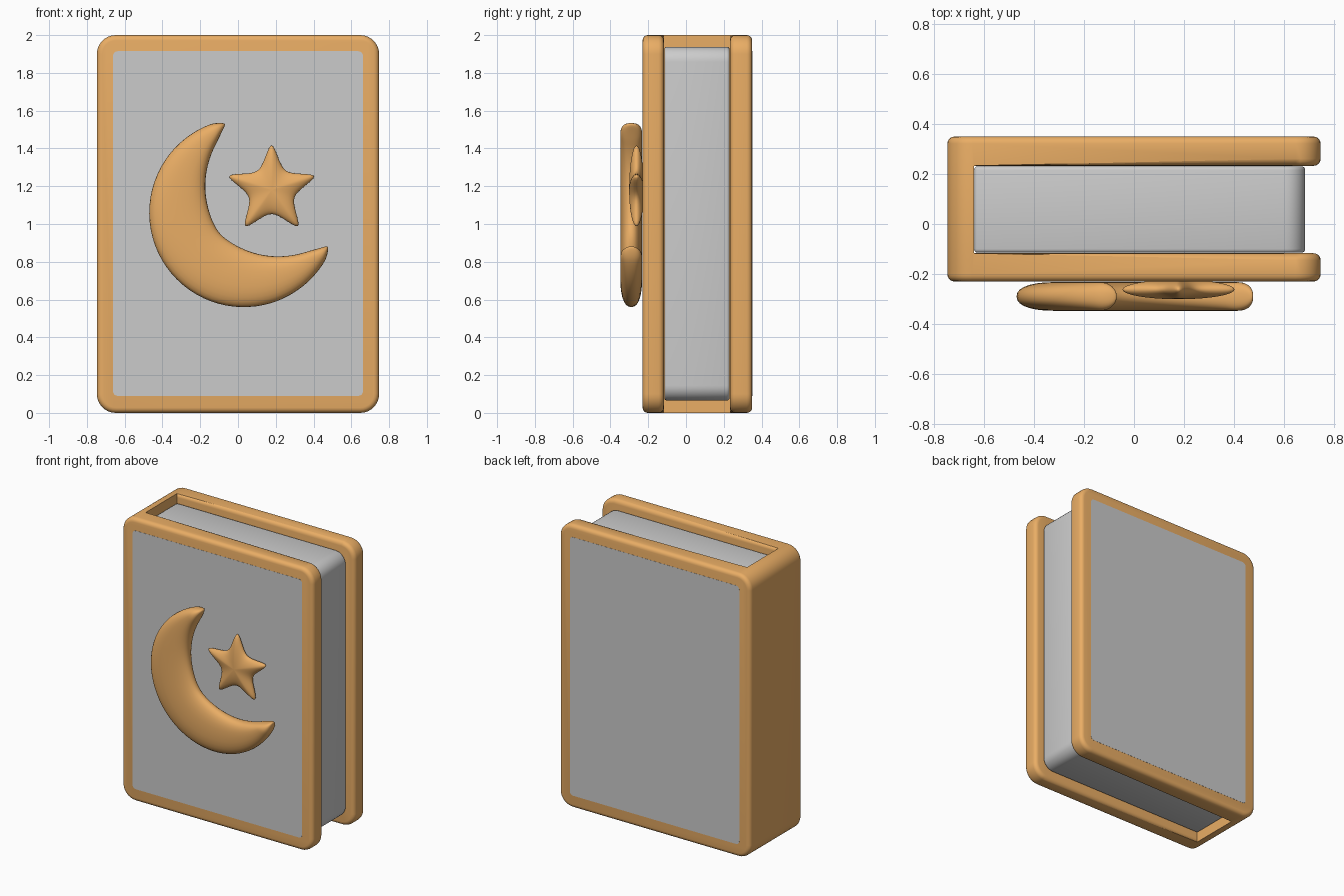
import bpy, bmesh
from math import sin, cos, pi, radians, copysign

if "Cube" in bpy.data.objects:
    bpy.data.objects.remove(bpy.data.objects["Cube"])

orange = bpy.data.materials.new("orange")
orange.diffuse_color = (0.82, 0.42, 0.13, 1)
orange.use_nodes = True
orange.node_tree.nodes["Principled BSDF"].inputs["Base Color"].default_value = orange.diffuse_color


def finish(name, bm, mat=None, angle=40):
    bmesh.ops.recalc_face_normals(bm, faces=bm.faces)
    me = bpy.data.meshes.new(name)
    bm.to_mesh(me)
    bm.free()
    ob = bpy.data.objects.new(name, me)
    bpy.context.collection.objects.link(ob)
    if mat:
        me.materials.append(mat)
    bpy.ops.object.select_all(action='DESELECT')
    ob.select_set(True)
    bpy.context.view_layer.objects.active = ob
    bpy.ops.object.shade_smooth_by_angle(angle=radians(angle))
    return ob


def prism(points, z0, z1):
    bm = bmesh.new()
    f = bm.faces.new([bm.verts.new((x, y, z0)) for x, y in points])
    ext = bmesh.ops.extrude_face_region(bm, geom=[f])['geom']
    bmesh.ops.translate(bm, vec=(0, 0, z1 - z0),
                        verts=[v for v in ext if isinstance(v, bmesh.types.BMVert)])
    bmesh.ops.recalc_face_normals(bm, faces=bm.faces)
    return bm


def bevel(bm, edges, width, seg):
    bmesh.ops.bevel(bm, geom=edges, offset=width, segments=seg, profile=0.5,
                    affect='EDGES', clamp_overlap=False)
    bmesh.ops.recalc_face_normals(bm, faces=bm.faces)


def along_y(bm, x):
    # outline corner edges running front to back at the given x
    return [e for e in bm.edges
            if all(abs(v.co.x - x) < 1e-4 for v in e.verts)
            and abs(e.verts[0].co.z - e.verts[1].co.z) < 1e-4]


def sharp_convex(bm):
    return [e for e in bm.edges if e.calc_face_angle_signed(0) > radians(50)]


def loft(name, rings, mat):
    bm = bmesh.new()
    vs = [[bm.verts.new(p) for p in r] for r in rings]
    n = len(vs[0])
    for a, b in zip(vs, vs[1:]):
        for i in range(n):
            bm.faces.new((a[i], a[(i + 1) % n], b[(i + 1) % n], b[i]))
    bm.faces.new(vs[0])
    bm.faces.new(vs[-1])
    return finish(name, bm, mat, 60)


# Cover: U-shaped wrap with rounded corners and soft rims
W, IN = 0.747, -0.64
bm = prism([(-W, -0.23), (W, -0.23), (W, -0.117), (IN, -0.117),
            (IN, 0.233), (W, 0.233), (W, 0.35), (-W, 0.35)], 0, 2)
bevel(bm, along_y(bm, W) + along_y(bm, -W), 0.1, 8)
spine_inner = set(along_y(bm, IN))
bevel(bm, [e for e in sharp_convex(bm) if e not in spine_inner], 0.028, 4)
finish("cover", bm, orange)

# Page block
bm = prism([(IN, -0.115), (0.685, -0.115), (0.685, 0.231), (IN, 0.231)], 0.065, 1.938)
bevel(bm, along_y(bm, 0.685), 0.08, 8)
bevel(bm, sharp_convex(bm), 0.015, 3)
finish("pages", bm)

# Flat grey panels on both covers
for name, y0, y1 in (("front_panel", -0.231, -0.226), ("back_panel", 0.346, 0.351)):
    bm = prism([(-0.662, y0), (0.662, y0), (0.662, y1), (-0.662, y1)], 0.09, 1.915)
    bevel(bm, along_y(bm, 0.662) + along_y(bm, -0.662), 0.025, 4)
    finish(name, bm)

# Crescent moon: puffy section swept round an arc, thinning to rounded tips
rings, N, M = [], 72, 28
for i in range(N + 1):
    u = -cos(pi * (0.012 + 0.976 * i / N)) / cos(pi * 0.012)
    a = radians(220 + 118 * u)
    w = 0.045 + 0.288 * (1 - abs(u) ** 2.8)
    t = max(0.0, (abs(u) - 0.92) / 0.08)
    k = max(0.03, (1 - t * t) ** 0.5 if t < 1 else 0)
    mid = 0.5 - w / 2
    ring = []
    for j in range(M):
        c, s = cos(2 * pi * j / M), sin(2 * pi * j / M)
        r = mid + k * w / 2 * copysign(abs(c) ** 0.85, c)
        y = -0.29 + 0.0575 * k * copysign(abs(s) ** 0.85, s)
        ring.append((0.03 + r * cos(a), y, 1.06 + r * sin(a)))
    rings.append(ring)
loft("moon", rings, orange)

# Star: smoothed five-point outline, domed front and back
corners = [((0.262, 0.112)[k % 2], pi / 2 + k * pi / 5) for k in range(10)]
corners = [(r * cos(a), r * sin(a)) for r, a in corners]
pts = []
for k in range(10):
    (x0, z0), (x1, z1) = corners[k], corners[(k + 1) % 10]
    pts += [(x0 + (x1 - x0) * t / 8, z0 + (z1 - z0) * t / 8) for t in range(8)]
for _ in range(5):
    pts = [tuple((pts[i - 1][d] + 2 * pts[i][d] + pts[(i + 1) % 80][d]) / 4 for d in (0, 1))
           for i in range(80)]
rings = []
for i in range(17):
    p = radians(-88 + 11 * i)
    rings.append([(0.178 + x * cos(p), -0.262 + 0.039 * sin(p), 1.18 + z * cos(p))
                  for x, z in pts])
loft("star", rings, orange)
